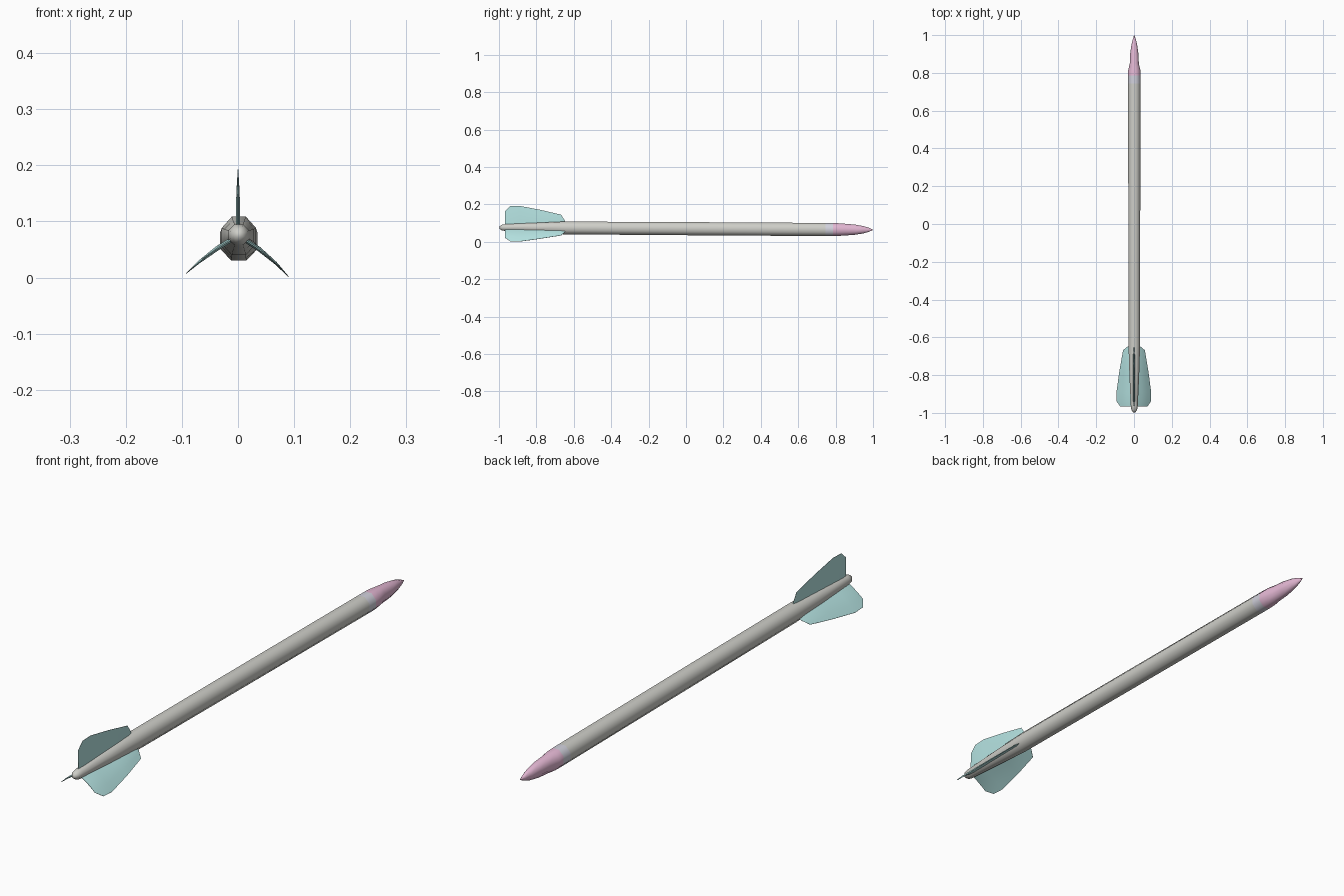
import bpy, bmesh, math

if "Cube" in bpy.data.objects:
    bpy.data.objects.remove(bpy.data.objects["Cube"])


def material(name, color):
    m = bpy.data.materials.new(name)
    m.diffuse_color = (*color, 1)
    m.use_nodes = True
    m.node_tree.nodes["Principled BSDF"].inputs["Base Color"].default_value = m.diffuse_color
    return m


def finish(name, bm, mat, angle):
    bmesh.ops.recalc_face_normals(bm, faces=bm.faces)
    me = bpy.data.meshes.new(name)
    bm.to_mesh(me)
    bm.free()
    ob = bpy.data.objects.new(name, me)
    bpy.context.collection.objects.link(ob)
    if mat:
        me.materials.append(mat)
    bpy.ops.object.select_all(action='DESELECT')
    ob.select_set(True)
    bpy.context.view_layer.objects.active = ob
    bpy.ops.object.shade_smooth_by_angle(angle=math.radians(angle))
    return ob


def axis_z(y):
    # the shaft slopes down slightly towards the point
    return 0.0705 - 0.006 * y


def loft(name, rings, mat=None, sides=8):
    # rings: (y, half width, half height), flat side up
    bm = bmesh.new()
    prev = None
    for y, rx, rz in rings:
        ring = []
        for i in range(sides):
            a = math.tau * (i + 0.5) / sides
            ring.append(bm.verts.new((0.0015 + rx * math.cos(a), y,
                                      axis_z(y) + rz * math.sin(a))))
        if prev:
            for i in range(sides):
                j = (i + 1) % sides
                bm.faces.new((prev[i], prev[j], ring[j], ring[i]))
        else:
            bm.faces.new(ring)
        prev = ring
    bm.faces.new(prev)
    return finish(name, bm, mat, 60)


def fin(name, root_deg, tip_deg, scale, mat):
    # thin curved blade: stations along y with outer radius
    stations = [(-0.648, 0.040), (-0.668, 0.071), (-0.78, 0.097),
                (-0.89, 0.118), (-0.94, 0.116), (-0.967, 0.090)]
    fractions = [0, 0.35, 0.7, 1]
    half = [0.004, 0.004, 0.0025, 0.0005]
    bm = bmesh.new()
    loops = []
    for k, (y, r_out) in enumerate(stations):
        thin = 0.25 if k in (0, len(stations) - 1) else 1
        loop = []
        for side, order in ((1, range(4)), (-1, reversed(range(4)))):
            for i in order:
                f = fractions[i]
                r = 0.008 + (r_out * scale - 0.008) * f
                a = math.radians(root_deg + (tip_deg - root_deg) * f * r_out / 0.118)
                t = half[i] * thin * side
                loop.append(bm.verts.new((r * math.cos(a) - t * math.sin(a), y,
                                          0.0745 + r * math.sin(a) + t * math.cos(a))))
        loops.append(loop)
    for a, b in zip(loops, loops[1:]):
        for i in range(8):
            j = (i + 1) % 8
            bm.faces.new((a[i], a[j], b[j], b[i]))
    bm.faces.new(loops[0])
    bm.faces.new(loops[-1])
    return finish(name, bm, mat, 50)


grey = material("shaft_grey", (0.62, 0.62, 0.58))
lilac = material("band_lilac", (0.64, 0.64, 0.72))
pink = material("head_pink", (0.78, 0.48, 0.66))
teal = material("fin_teal", (0.47, 0.78, 0.77))

# shaft with tapered, rounded nock
loft("shaft", [(-0.997, 0.007, 0.007), (-0.985, 0.016, 0.016), (-0.965, 0.020, 0.020),
               (-0.80, 0.028, 0.029), (-0.65, 0.033, 0.037),
               (0.0, 0.034, 0.038), (0.745, 0.036, 0.038)], grey)

# pale band behind the point
loft("band", [(0.745, 0.036, 0.038), (0.785, 0.036, 0.038)], lilac)

# pointed head
loft("head", [(0.785, 0.036, 0.038), (0.81, 0.036, 0.037), (0.85, 0.026, 0.034),
              (0.90, 0.024, 0.030), (0.95, 0.016, 0.021), (0.98, 0.008, 0.011),
              (1.0, 0.001, 0.001)], pink)

# three fletching fins
fin("fin_top", 90, 90, 1.0, teal)
fin("fin_right", -29, -39, 0.985, teal)
fin("fin_left", 209, 216, 0.97, teal)
